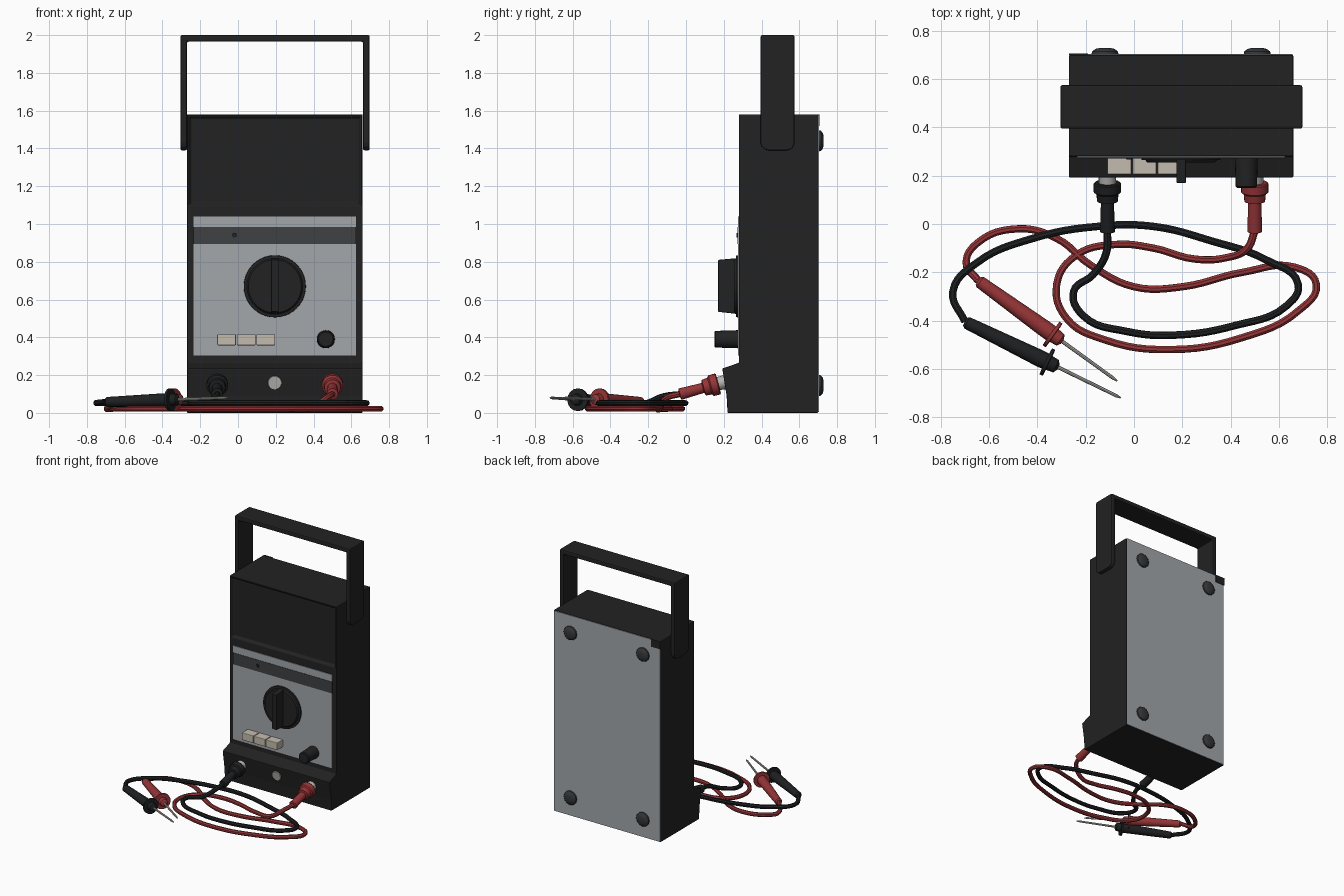
import bpy, bmesh, math
from mathutils import Vector

default = bpy.data.objects.get("Cube")
if default:
    bpy.data.objects.remove(default, do_unlink=True)


def material(name, r, g, b, rough=0.6):
    m = bpy.data.materials.new(name)
    m.use_nodes = True
    m.diffuse_color = (r, g, b, 1)
    shader = m.node_tree.nodes["Principled BSDF"]
    shader.inputs["Base Color"].default_value = (r, g, b, 1)
    shader.inputs["Roughness"].default_value = rough
    return m


case_black = material("case black", .016, .016, .016)
lead_black = material("lead black", .013, .014, .015)
panel_grey = material("panel grey", .36, .39, .41)
band_grey = material("band grey", .05, .053, .055)
foot_grey = material("foot grey", .035, .037, .04)
button_cream = material("button cream", .55, .5, .43)
lead_red = material("lead red", .3, .035, .038)
metal = material("metal", .46, .45, .42)


def finish(name, bm, mat, bevel=0, smooth=False):
    bmesh.ops.recalc_face_normals(bm, faces=bm.faces)
    mesh = bpy.data.meshes.new(name)
    bm.to_mesh(mesh)
    bm.free()
    mesh.materials.append(mat)
    obj = bpy.data.objects.new(name, mesh)
    bpy.context.collection.objects.link(obj)
    if bevel:
        mod = obj.modifiers.new("soft edges", "BEVEL")
        mod.width = bevel
        mod.segments = 2
    if smooth:
        shade(obj)
    return obj


def shade(obj):
    bpy.ops.object.select_all(action="DESELECT")
    obj.select_set(True)
    bpy.context.view_layer.objects.active = obj
    bpy.ops.object.shade_smooth_by_angle(angle=math.radians(35))


def prism(points, offset):
    """Closed outline pushed along an offset."""
    bm = bmesh.new()
    face = bm.faces.new([bm.verts.new(p) for p in points])
    new = bmesh.ops.extrude_face_region(bm, geom=[face])["geom"]
    bmesh.ops.translate(bm, vec=offset, verts=[v for v in new if isinstance(v, bmesh.types.BMVert)])
    bmesh.ops.recalc_face_normals(bm, faces=bm.faces)
    return bm


def box(name, x0, x1, y0, y1, z0, z1, mat, bevel=0):
    bm = prism([(x0, y0, z0), (x1, y0, z0), (x1, y0, z1), (x0, y0, z1)], (0, y1 - y0, 0))
    return finish(name, bm, mat, bevel)


def lathe(name, profile, origin, axis, mat, sides=20):
    """Turned part from (distance, radius) pairs along an axis."""
    bm = bmesh.new()
    turn = Vector(axis).to_track_quat("Z", "Y")
    rings = []
    for d, r in profile:
        ring = []
        for i in range(sides):
            a = math.tau * i / sides
            ring.append(bm.verts.new(Vector(origin) + turn @ Vector((r * math.cos(a), r * math.sin(a), d))))
        rings.append(ring)
    for a, b in zip(rings, rings[1:]):
        for i in range(sides):
            j = (i + 1) % sides
            bm.faces.new((a[i], a[j], b[j], b[i]))
    bm.faces.new(rings[0])
    bm.faces.new(rings[-1])
    return finish(name, bm, mat, smooth=True)


LEFT, RIGHT, FRONT, BACK, TOP = -.27, .66, .28, .70, 1.58
TOWARD, AWAY = (0, -1, 0), (0, 1, 0)

# Case with a jutting socket ledge and a recessed meter window
side = [(BACK, 0), (BACK, TOP), (FRONT, TOP), (FRONT, .265), (.192, .235), (.215, .09), (.22, 0)]
bm = prism([(LEFT, y, z) for y, z in side], (RIGHT - LEFT, 0, 0))
bmesh.ops.bisect_plane(bm, geom=bm.verts[:] + bm.edges[:] + bm.faces[:],
                       plane_co=(0, 0, 1.09), plane_no=(0, 0, 1))
bm.normal_update()
window = [f for f in bm.faces if f.normal.y < -.9 and f.calc_center_median().z > 1.1]
bmesh.ops.inset_region(bm, faces=window, thickness=.015)
bmesh.ops.inset_region(bm, faces=window, thickness=.015, depth=-.02)
finish("case", bm, case_black, bevel=.005)

# Carrying handle: a U outline with rounded feet
hl, hr, low, high, t = -.305, .697, 1.39, 2.0, .035
outline = [(hl, low), (hl, high), (hr, high), (hr, low), (hr - t, low),
           (hr - t, high - t), (hl + t, high - t), (hl + t, low)]
bm = prism([(x, .395, z) for x, z in outline], (0, .18, 0))
feet = [e for e in bm.edges if all(abs(v.co.z - low) < .001 for v in e.verts)
        and abs(e.verts[0].co.y - e.verts[1].co.y) < .001]
bmesh.ops.bevel(bm, geom=feet, offset=.04, segments=3, profile=.5, affect="EDGES")
finish("handle", bm, case_black, bevel=.008)

# Front plate, dark band and adjusting screw
box("front_plate", -.235, .625, FRONT - .005, FRONT + .001, .305, 1.04, panel_grey)
box("front_band", -.235, .625, FRONT - .008, FRONT, .895, .985, band_grey)
lathe("adjusting_screw", [(0, .014), (.012, .012)], (-.02, FRONT, .94), TOWARD, case_black, 12)

# Back plate with a dark corner patch and four feet
box("back_plate", LEFT + .004, RIGHT - .004, BACK - .002, BACK + .004, .004, TOP - .004, panel_grey)
box("back_corner_patch", LEFT, LEFT + .08, BACK, BACK + .007, TOP - .06, TOP, case_black)
for x in (-.12, .51):
    for z in (.145, 1.44):
        lathe("rear_foot", [(0, .056), (.014, .054), (.025, .04), (.029, .022)],
              (x, BACK, z), AWAY, foot_grey, 12)

# Selector dial with a tapered grip
cx, cz = .195, .67
lathe("dial_disc", [(0, .165), (.014, .163), (.016, .148), (.026, .14)], (cx, FRONT, cz), TOWARD, case_black, 40)
bm = prism([(cx - .02, FRONT, cz - .147), (cx - .02, FRONT, cz + .15),
            (cx - .02, .17, cz + .14), (cx - .02, .17, cz - .135)], (.04, 0, 0))
finish("dial_grip", bm, case_black, bevel=.004)

# Push buttons and zero knob
for i in range(3):
    x = -.11 + i * .104
    box("push_button", x, x + .099, .205, FRONT, .358, .416, button_cream, bevel=.004)
lathe("zero_knob", [(0, .048), (.125, .044), (.13, .038)], (.465, FRONT, .39), TOWARD, case_black)

# Centre socket cap on the ledge
ledge = Vector((0, -.145, -.023)).normalized()
lathe("socket_cap", [(0, .037), (.008, .035)], (.195, .205, .16), ledge, metal)


def cable(name, points, start_z, rest_z, end_z, mat):
    """Lead through (x, y) points in hundredths, settling to its resting height."""
    curve = bpy.data.curves.new(name, "CURVE")
    curve.dimensions = "3D"
    curve.bevel_depth = .016
    curve.bevel_resolution = 2
    curve.resolution_u = 6
    spline = curve.splines.new("BEZIER")
    spline.bezier_points.add(len(points) - 1)
    heights = [rest_z] * len(points)
    heights[0], heights[-1] = start_z, end_z
    heights[1] = start_z * .75 + rest_z * .25
    for p, (x, y), z in zip(spline.bezier_points, points, heights):
        p.co = (x / 100, y / 100, z)
        p.handle_left_type = p.handle_right_type = "AUTO"
    obj = bpy.data.objects.new(name, curve)
    bpy.context.collection.objects.link(obj)
    curve.materials.append(mat)
    bpy.ops.object.select_all(action="DESELECT")
    obj.select_set(True)
    bpy.context.view_layer.objects.active = obj
    bpy.ops.object.convert(target="MESH")
    shade(bpy.context.view_layer.objects.active)


def lead(colour, mat, plug_x, path, rest_z, tip):
    # Plug: metal collar, stepped grip and strain relief
    origin, slope = (plug_x, .21, .165), (0, -.22, -.06)
    lathe(colour + "_plug_collar", [(0, .036), (.05, .036)], origin, slope, metal)
    lathe(colour + "_plug", [(.04, .052), (.045, .057), (.08, .057), (.088, .046), (.12, .043),
                             (.125, .027), (.25, .031), (.254, .02)], origin, slope, mat)
    # Cable
    cable(colour + "_cable", path, .1, rest_z, .06, mat)
    # Probe: grip, finger guard, nose and needle
    base = Vector((path[-1][0] / 100, path[-1][1] / 100, .058))
    aim = Vector((*tip, .08)) - base
    n = aim.length
    lathe(colour + "_probe", [(0, .018), (.01, .026), (.33, .035), (.372, .035), (.373, .06), (.387, .06),
                              (.388, .032), (.42, .028), (.43, .012)], base, aim, mat, 16)
    lathe(colour + "_needle", [(.42, .008), (n - .02, .007), (n, .003)], base, aim, metal, 8)


red_path = [(50, -3), (47, -10), (38, -14), (25, -14.5), (8, -10), (-8, -8.5), (-24, -13), (-32, -25),
            (-28, -39), (-12, -48), (15, -52), (45, -47), (68, -36), (75.5, -25), (67, -18), (45, -20),
            (20, -26), (0, -26), (-18, -17), (-32, -6), (-48, -2), (-65, -8), (-69.5, -16), (-64.5, -23.5)]
black_path = [(-11, -3), (-11.5, -12), (-17, -21), (-25, -28), (-21, -38), (-3, -44.5), (17, -46), (42, -42),
              (63, -34), (68, -25), (55, -15), (32, -7), (8, -1), (-15, -1), (-42, -6),
              (-65, -16), (-75, -28), (-70, -40.5)]
lead("red", lead_red, .5, red_path, .022, (-.07, -.65))
lead("black", lead_black, -.11, black_path, .052, (-.055, -.72))
